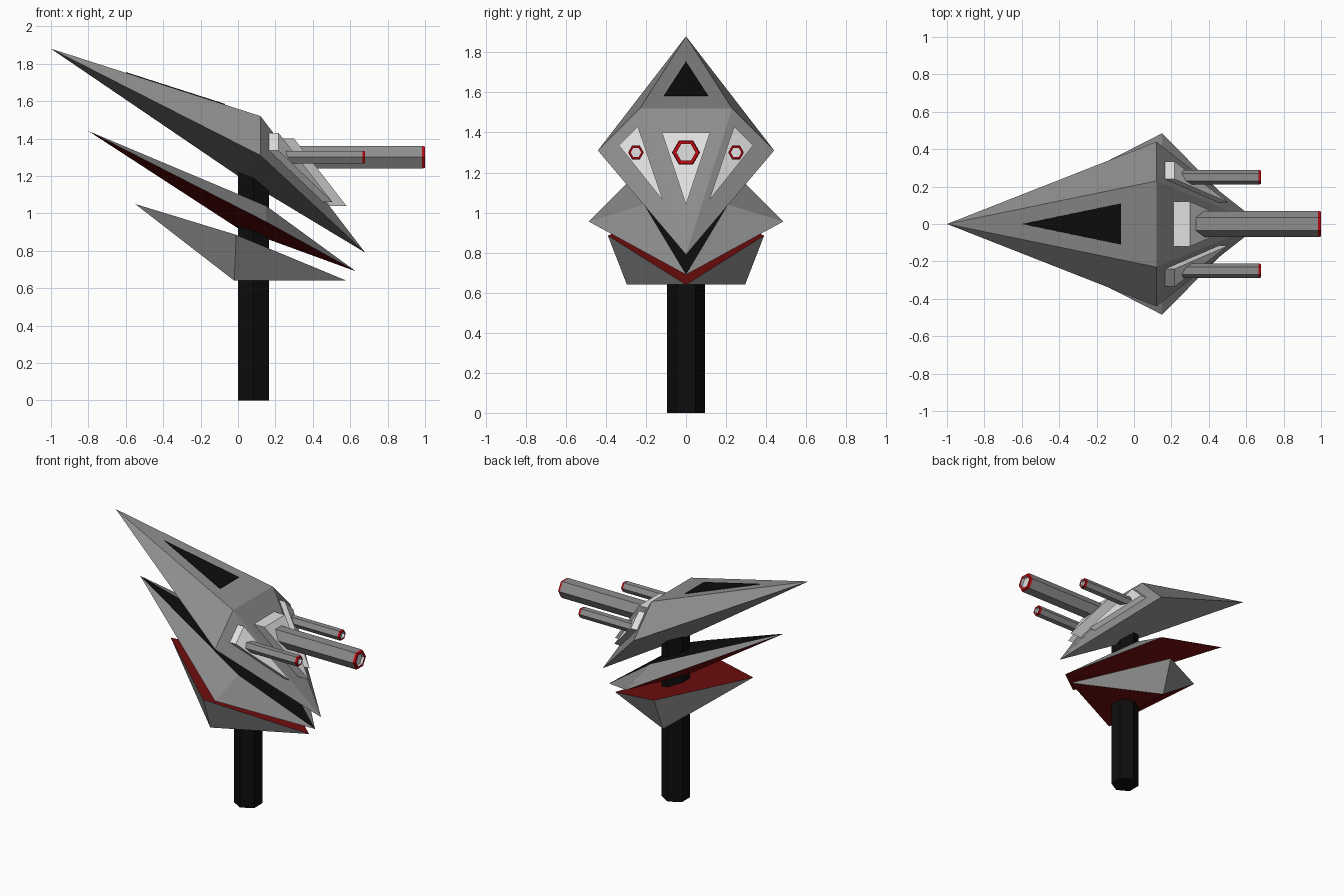
import bpy, bmesh
from math import cos, sin, radians
from mathutils import Vector

if "Cube" in bpy.data.objects:
    bpy.data.objects.remove(bpy.data.objects["Cube"])


def material(name, rgb):
    m = bpy.data.materials.new(name)
    m.use_nodes = True
    m.diffuse_color = (*rgb, 1)
    m.node_tree.nodes["Principled BSDF"].inputs["Base Color"].default_value = (*rgb, 1)
    return m


GREY = material("hull grey", (0.27, 0.27, 0.27))
BLACK = material("black", (0.004, 0.004, 0.004))
WHITE = material("light plate", (0.75, 0.75, 0.75))
DARK_RED = material("dark red", (0.16, 0.004, 0.004))
RED = material("muzzle red", (0.55, 0.003, 0.006))


def finish(name, bm, mats):
    bmesh.ops.recalc_face_normals(bm, faces=bm.faces)
    mesh = bpy.data.meshes.new(name)
    bm.to_mesh(mesh)
    bm.free()
    for m in mats:
        mesh.materials.append(m)
    ob = bpy.data.objects.new(name, mesh)
    bpy.context.collection.objects.link(ob)
    return ob


def faceted(name, points, faces, mats):
    """Points by letter; capital letters are the mirrored (-y) twins."""
    bm = bmesh.new()
    verts = {}
    for key, (x, y, z) in points.items():
        verts[key] = bm.verts.new((x, y, z))
        if y:
            verts[key.upper()] = bm.verts.new((x, -y, z))
    for word, mat in faces:
        f = bm.faces.new([verts[c] for c in word])
        f.material_index = mat
    return finish(name, bm, mats)


# t tail, n nose, k keel, r ridge, s side corner; 0 side, 1 top, 2 underside
SHELL = [("trR", 1), ("rnR", 1), ("tsr", 0), ("tRS", 0), ("rsn", 0), ("RnS", 0),
         ("tks", 2), ("tSk", 2), ("skn", 2), ("knS", 2)]

faceted("head_shell", dict(t=(-1, 0, 1.88), n=(0.68, 0, 0.79), k=(0, 0, 1.2),
                           r=(0.12, 0.23, 1.52), s=(0.12, 0.44, 1.31)),
        SHELL, [GREY, GREY, GREY])
faceted("middle_shell", dict(t=(-0.8, 0, 1.44), n=(0.63, 0, 0.69), k=(0, 0, 0.92),
                             r=(0.15, 0.21, 1.04), s=(0.15, 0.485, 0.955)),
        SHELL, [GREY, BLACK, DARK_RED])

# Lower shell: p are the corners of its flat base
faceted("lower_shell", dict(t=(-0.55, 0, 1.05), n=(0.58, 0, 0.64),
                            s=(-0.01, 0.39, 0.885), p=(-0.02, 0.295, 0.64)),
        [("tsS", 1), ("snS", 1), ("tps", 0), ("tSP", 0), ("spn", 0), ("SnP", 0),
         ("pPn", 1), ("tPp", 1)], [GREY, DARK_RED])


def plate(name, corners, offset, mat):
    """Flat polygon thickened along an offset vector."""
    bm = bmesh.new()
    low = [bm.verts.new(c) for c in corners]
    high = [bm.verts.new(Vector(c) + Vector(offset)) for c in corners]
    bm.faces.new(low)
    bm.faces.new(high)
    n = len(low)
    for i in range(n):
        j = (i + 1) % n
        bm.faces.new((low[i], low[j], high[j], high[i]))
    return finish(name, bm, [mat])


# Dark panel on the back of the head
plate("top_panel", [(-0.6, 0, 1.751), (-0.07, 0.11, 1.581), (-0.07, -0.11, 1.581)],
      (0.001, 0, 0.004), BLACK)

# Gun mounting plates
plate("centre_mount", [(0.21, 0.12, 1.4), (0.21, -0.12, 1.4), (0.49, 0, 1.04)],
      (0.09, 0, 0), WHITE)
for side, s in (("left", 1), ("right", -1)):
    plate(side + "_mount", [(0.167, s * 0.24, 1.43), (0.167, s * 0.335, 1.335),
                            (0.455, s * 0.115, 1.06)], (0.05, 0, 0), WHITE)


def gun(name, y, radius, start, end):
    """Hexagonal barrel with a red rim and a light bore, as a stack of rings."""
    cap = end - 0.015
    rings = [(start, radius), (cap, radius), (end, radius * 0.93),
             (end, radius * 0.68), (end - 0.02, radius * 0.68)]
    bm = bmesh.new()
    loops = [[bm.verts.new((x, y + r * cos(radians(60 * i)), 1.3 + r * sin(radians(60 * i))))
              for i in range(6)] for x, r in rings]
    bm.faces.new(loops[0])
    bm.faces.new(loops[-1]).material_index = 2
    for k, (a, b) in enumerate(zip(loops, loops[1:])):
        for i in range(6):
            j = (i + 1) % 6
            f = bm.faces.new((a[i], a[j], b[j], b[i]))
            f.material_index = (0, 1, 1, 2)[k]
    finish(name, bm, [GREY, RED, WHITE])


gun("centre_gun", 0, 0.07, 0.25, 1.0)
gun("left_gun", 0.25, 0.039, 0.18, 0.68)
gun("right_gun", -0.25, 0.039, 0.18, 0.68)

# Post carrying all three shells
ring = [(0.083 + 0.096 * sin(radians(60 * i)), 0.096 * cos(radians(60 * i)), 0) for i in range(6)]
plate("post", ring, (0, 0, 1.25), BLACK)
